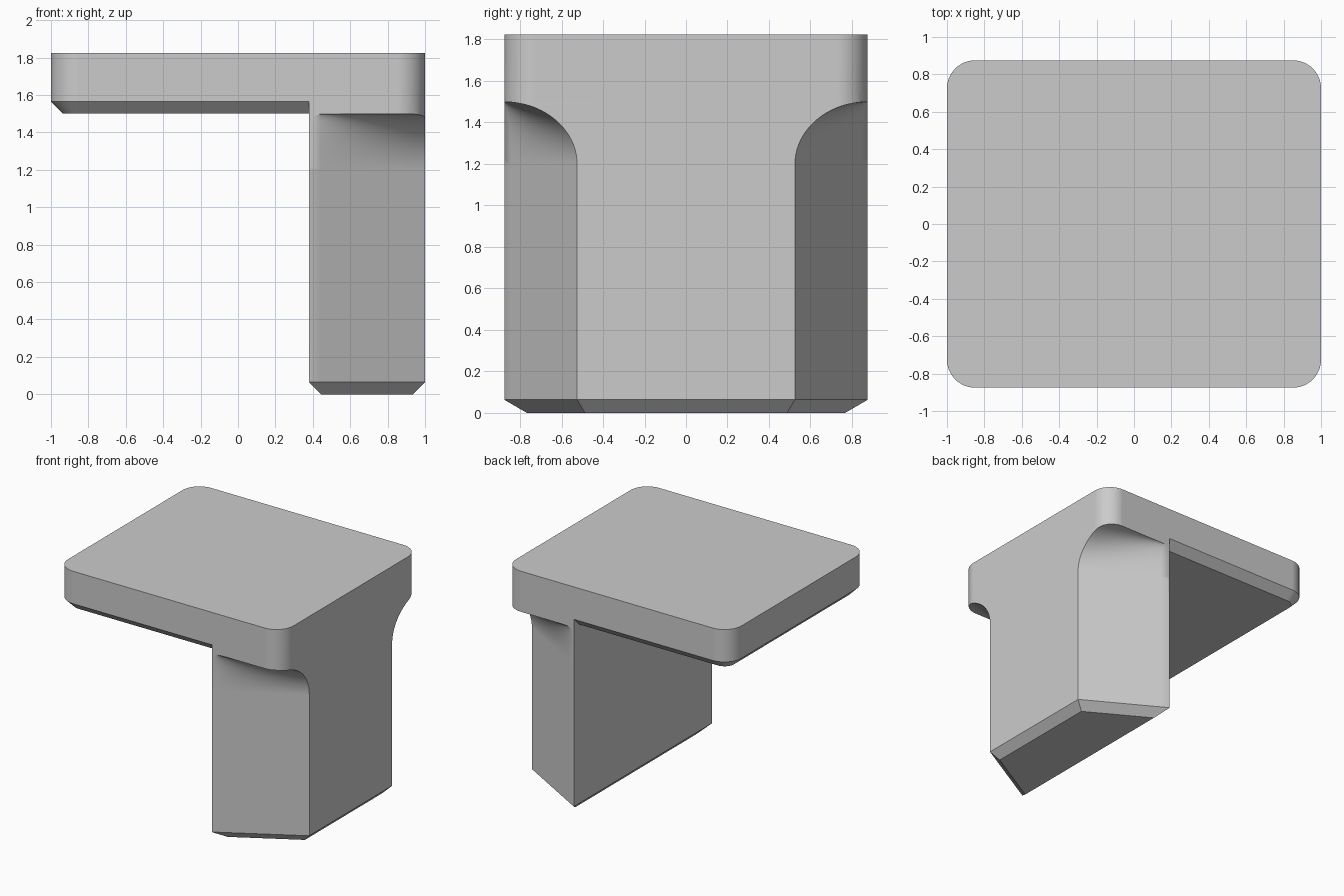
import bpy, bmesh
from math import sin, cos, pi

if "Cube" in bpy.data.objects:
    bpy.data.objects.remove(bpy.data.objects["Cube"], do_unlink=True)

HX, HY, TOP = 1.0, 0.875, 1.825      # half width, half depth, total height
RADIUS, BEVEL = 0.15, 0.065
LEG_X = 0.38                         # inner face of the leg
WIDE, NARROW = 0.879, 0.525          # leg half depth at inner and outer face
FILLET_Z, UNDER = 1.2, 1.5

grey = bpy.data.materials.new("plain_grey")
grey.use_nodes = True
grey.diffuse_color = (0.6, 0.6, 0.6, 1)
grey.node_tree.nodes["Principled BSDF"].inputs["Base Color"].default_value = (0.6, 0.6, 0.6, 1)


def skin(name, rings):
    """Closed solid skinned through a stack of matching rings."""
    bm = bmesh.new()
    loops = [[bm.verts.new(p) for p in ring] for ring in rings]
    n = len(loops[0])
    for a, b in zip(loops, loops[1:]):
        for i in range(n):
            j = (i + 1) % n
            bm.faces.new((a[i], a[j], b[j], b[i]))
    bm.faces.new(loops[0][::-1])
    bm.faces.new(loops[-1])
    bmesh.ops.recalc_face_normals(bm, faces=bm.faces)
    mesh = bpy.data.meshes.new(name)
    bm.to_mesh(mesh)
    bm.free()
    mesh.materials.append(grey)
    obj = bpy.data.objects.new(name, mesh)
    bpy.context.collection.objects.link(obj)
    return obj


def outline(z, inset=0.0, steps=12):
    """Rounded rectangle at height z."""
    r = RADIUS - inset
    pts = []
    for k, (sx, sy) in enumerate([(1, 1), (-1, 1), (-1, -1), (1, -1)]):
        for i in range(steps + 1):
            a = (k + i / steps) * pi / 2
            pts.append((sx * (HX - RADIUS) + r * cos(a), sy * (HY - RADIUS) + r * sin(a), z))
    return pts


def leg_ring(z, x0, y0, x1, y1, cols=10):
    """Trapezoid ring, subdivided along its two slanted sides."""
    side = [(x0 + (x1 - x0) * i / cols, y0 + (y1 - y0) * i / cols) for i in range(cols + 1)]
    return [(x, -y, z) for x, y in side] + [(x, y, z) for x, y in reversed(side)]


def boolean(obj, other, operation):
    mod = obj.modifiers.new(operation.lower(), 'BOOLEAN')
    mod.operation, mod.object, mod.solver = operation, other, 'EXACT'
    bpy.context.view_layer.objects.active = obj
    bpy.ops.object.modifier_apply(modifier=mod.name)
    bpy.data.objects.remove(other, do_unlink=True)


# Table plate with a bevelled underside
plate = skin("plate_and_leg", [outline(UNDER, BEVEL), outline(UNDER + BEVEL), outline(TOP)])

# Leg: tapered block, bevelled foot, sides flaring out to the plate edge
slope = (WIDE - NARROW) / (HX - LEG_X)
shift = BEVEL * ((1 + slope ** 2) ** 0.5)
rings = [leg_ring(0, LEG_X + BEVEL, WIDE - slope * BEVEL - shift,
                  HX - BEVEL, NARROW + slope * BEVEL - shift),
         leg_ring(BEVEL, LEG_X, WIDE, HX, NARROW)]
STEPS = 20
for i in range(STEPS + 1):
    a = i / STEPS * pi / 2
    rings.append(leg_ring(FILLET_Z + (UNDER - FILLET_Z) * sin(a), LEG_X, WIDE,
                          HX, WIDE - (WIDE - NARROW) * cos(a)))
rings.append(leg_ring(1.7, LEG_X, WIDE, HX, WIDE))
leg = skin("leg", rings)

# Trim the flare to the plate outline, then join
trimmer = skin("trimmer", [outline(-0.1), outline(TOP)])
trimmer.hide_render = True
boolean(leg, trimmer, 'INTERSECT')
boolean(plate, leg, 'UNION')

# Smooth curved areas, keep edges sharp
bpy.ops.object.select_all(action='DESELECT')
plate.select_set(True)
bpy.context.view_layer.objects.active = plate
bpy.ops.object.shade_smooth_by_angle(angle=pi / 6)
normals = plate.modifiers.new("weighted_normals", 'WEIGHTED_NORMAL')
normals.keep_sharp = True
